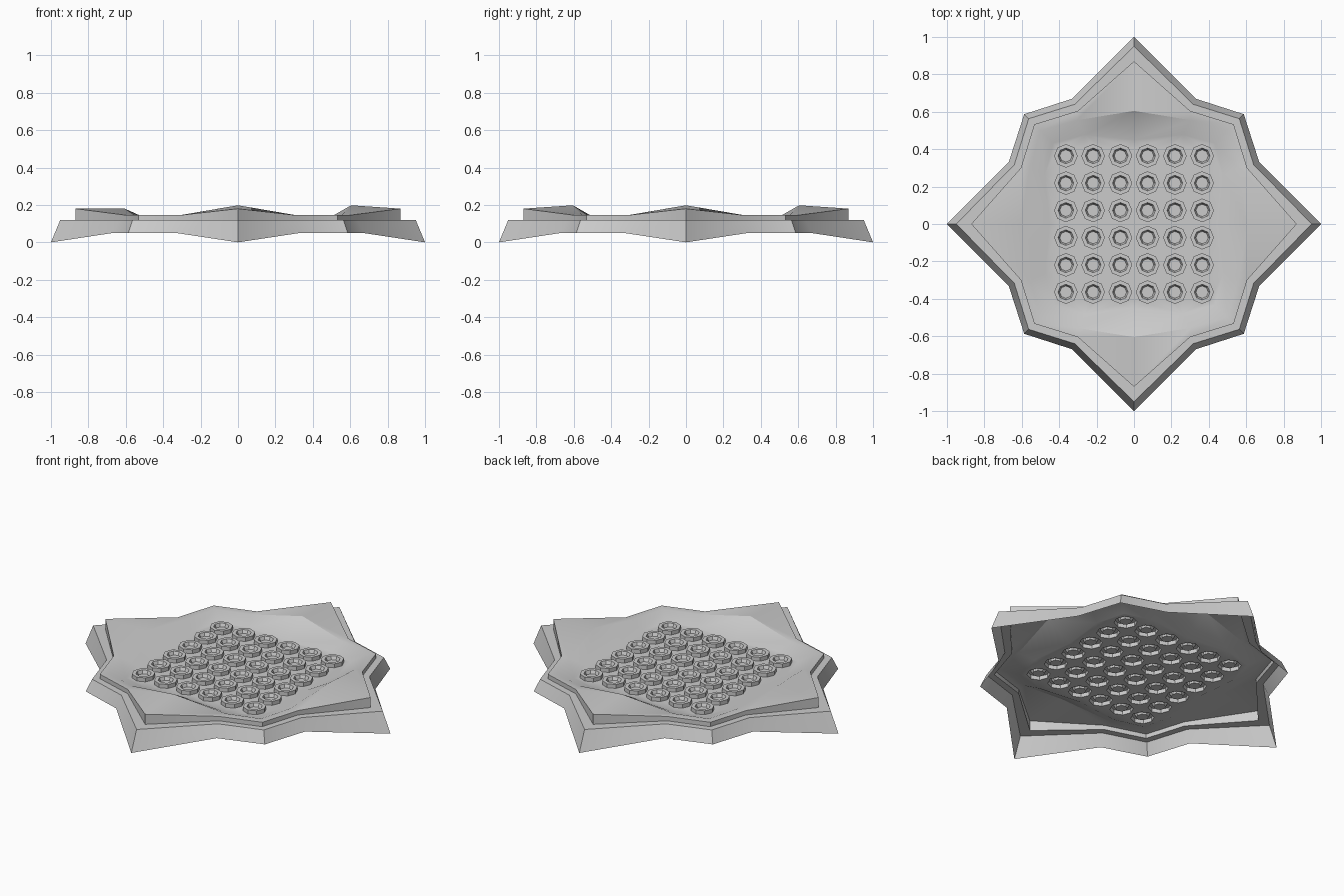
import bpy, bmesh, math

if "Cube" in bpy.data.objects:
    bpy.data.objects.remove(bpy.data.objects["Cube"])

bm = bmesh.new()


def star_loop(tip, side, corner, z_tip, z_low, z_left=None):
    """16-point star: one quadrant of four points, turned four times."""
    quarter = [(tip, 0, z_tip), (side[0], side[1], z_low),
               (corner, corner, z_low), (side[1], side[0], z_low)]
    loop = []
    for q in range(4):
        c, s = round(math.cos(q * math.pi / 2)), round(math.sin(q * math.pi / 2))
        for i, (x, y, z) in enumerate(quarter):
            if i == 0 and q == 2 and z_left is not None:
                z = z_left
            loop.append(bm.verts.new((x * c - y * s, x * s + y * c, z)))
    return loop


def octagon(cx, cy, r, z):
    return [bm.verts.new((cx + r * math.cos(i * math.pi / 4),
                          cy + r * math.sin(i * math.pi / 4), z)) for i in range(8)]


def bridge(loops):
    """Quad strips between successive loops, from outside to inside."""
    for a, b in zip(loops, loops[1:]):
        n = len(a)
        for i in range(n):
            j = (i + 1) % n
            bm.faces.new((a[i], a[j], b[j], b[i]))


def loop_edges(loop):
    out = []
    for i, v in enumerate(loop):
        w = loop[(i + 1) % len(loop)]
        out.append(bm.edges.get((v, w)) or bm.edges.new((v, w)))
    return out


FLOOR = 0.11

# Skirt, ledge, upper wall, raised rim and sunken slope
shell = [
    star_loop(1.00, (0.67, 0.33), 0.587, 0.00, 0.05),
    star_loop(0.95, (0.64, 0.317), 0.563, 0.12, 0.12),
    star_loop(0.87, (0.605, 0.30), 0.533, 0.12, 0.12),
    star_loop(0.87, (0.605, 0.30), 0.533, 0.18, 0.146),
    star_loop(0.605, (0.555, 0.305), 0.50, 0.198, 0.146, 0.18),
    star_loop(0.45, (0.478, 0.26), 0.432, FLOOR, FLOOR),
]
bridge(shell)
floor_edges = loop_edges(shell[-1])

# 6 x 6 grid of raised octagonal cups
for ix in range(6):
    for iy in range(6):
        cx, cy = (ix - 2.5) * 0.1457, (iy - 2.5) * 0.1457
        cup = [octagon(cx, cy, r, z) for r, z in
               ((0.063, FLOOR), (0.063, 0.133), (0.042, 0.133), (0.033, 0.114))]
        bridge(cup)
        bm.faces.new(cup[-1])
        floor_edges += loop_edges(cup[0])

# Flat floor between the cups
fill = bmesh.ops.triangle_fill(bm, use_beauty=True, use_dissolve=False,
                               edges=floor_edges, normal=(0, 0, 1))
for f in fill["geom"]:
    if isinstance(f, bmesh.types.BMFace):
        f.normal_update()
        if f.normal.z < 0:
            f.normal_flip()

mesh = bpy.data.meshes.new("star_dish")
bm.to_mesh(mesh)
bm.free()
dish = bpy.data.objects.new("star_dish", mesh)
bpy.context.collection.objects.link(dish)
bpy.context.view_layer.objects.active = dish
dish.select_set(True)
bpy.ops.object.shade_smooth_by_angle(angle=math.radians(30))
